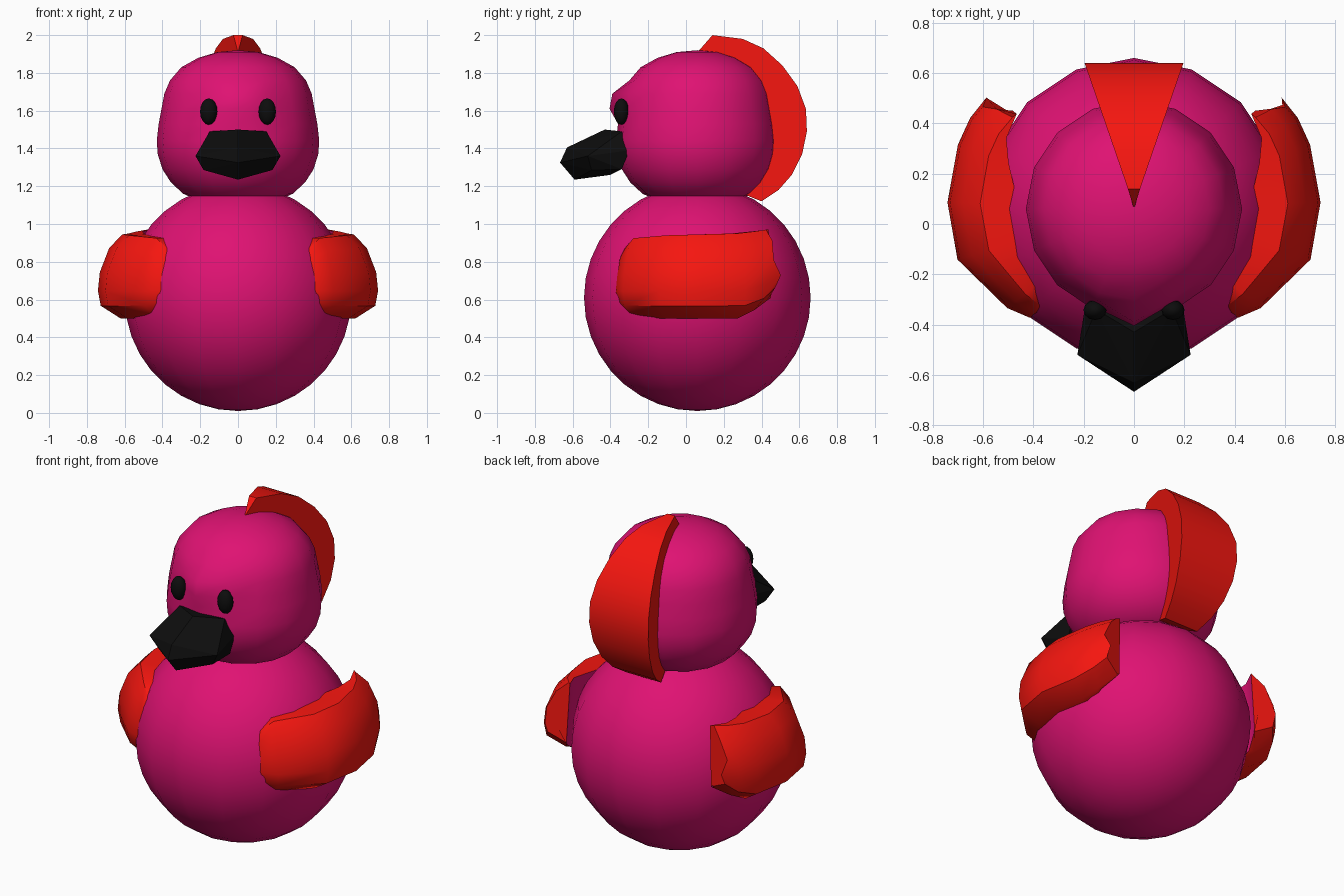
import bpy, bmesh
from math import sin, cos, pi, radians

if "Cube" in bpy.data.objects:
    bpy.data.objects.remove(bpy.data.objects["Cube"])

CY = 0.06  # common vertical axis of body and head


def material(name, rgb):
    m = bpy.data.materials.new(name)
    m.diffuse_color = (*rgb, 1)
    m.use_nodes = True
    m.node_tree.nodes["Principled BSDF"].inputs["Base Color"].default_value = m.diffuse_color
    return m


PINK = material("pink", (0.74, 0.006, 0.17))
RED = material("red", (0.92, 0.008, 0.005))
BLACK = material("black", (0.004, 0.004, 0.004))


def finish(bm, name, mats, smooth=35):
    bmesh.ops.recalc_face_normals(bm, faces=bm.faces)
    me = bpy.data.meshes.new(name)
    bm.to_mesh(me)
    bm.free()
    ob = bpy.data.objects.new(name, me)
    bpy.context.collection.objects.link(ob)
    for m in mats:
        me.materials.append(m)
    bpy.ops.object.select_all(action='DESELECT')
    ob.select_set(True)
    bpy.context.view_layer.objects.active = ob
    if smooth:
        bpy.ops.object.shade_smooth_by_angle(angle=radians(smooth))
    return ob


# Body: round ball
bm = bmesh.new()
bmesh.ops.create_uvsphere(bm, u_segments=16, v_segments=18, radius=0.6)
bmesh.ops.translate(bm, verts=bm.verts, vec=(0, CY, 0.61))
finish(bm, "body", [PINK], 50)

# Head: turned egg profile with a slight brow ridge at the front
profile = [(0.20, 1.12), (0.29, 1.16), (0.355, 1.22), (0.40, 1.29), (0.425, 1.37),
           (0.43, 1.44), (0.42, 1.53), (0.405, 1.61), (0.39, 1.69), (0.36, 1.76),
           (0.30, 1.83), (0.21, 1.88), (0.11, 1.91)]
bm = bmesh.new()
N = 16
rings = []
for r, z in profile:
    ring = []
    for i in range(N):
        a = 2 * pi * i / N - pi / 2
        rr = r + (0.06 if i == 0 and 1.55 < z < 1.7 else 0)
        ring.append(bm.verts.new((rr * cos(a), CY + rr * sin(a), z)))
    rings.append(ring)
for a, b in zip(rings, rings[1:]):
    for i in range(N):
        bm.faces.new((a[i], a[(i + 1) % N], b[(i + 1) % N], b[i]))
bm.faces.new(rings[0])
top = bm.verts.new((0, CY, 1.92))
for i in range(N):
    bm.faces.new((rings[-1][i], rings[-1][(i + 1) % N], top))
finish(bm, "head", [PINK], 50)

# Crest: wedge fanning back from the head axis
crest = [(0.07, 1.92), (0.14, 2.0), (0.30, 1.98), (0.41, 1.93), (0.51, 1.84), (0.59, 1.73),
         (0.635, 1.61), (0.64, 1.49), (0.615, 1.37), (0.56, 1.26), (0.49, 1.18),
         (0.40, 1.12), (0.30, 1.16)]
bm = bmesh.new()
hub = bm.verts.new((0, 0.07, 1.5))
sides = [[bm.verts.new((s * max(0.003, 0.345 * (y - 0.07)), y, z)) for y, z in crest]
         for s in (-1, 1)]
n = len(crest)
for i in range(n - 1):
    bm.faces.new((sides[0][i], sides[0][i + 1], sides[1][i + 1], sides[1][i]))
    for s in sides:
        bm.faces.new((s[i], s[i + 1], hub))
for k in (0, n - 1):
    bm.faces.new((sides[0][k], sides[1][k], hub))
finish(bm, "crest", [RED])

# Beak: faceted hull
half = [(0, -0.43, 1.5), (0.15, -0.34, 1.49), (0.19, -0.30, 1.39), (0.185, -0.34, 1.29),
        (0, -0.40, 1.26), (0, -0.63, 1.405), (0, -0.667, 1.325), (0, -0.59, 1.235),
        (0.225, -0.52, 1.36), (0.18, -0.50, 1.285)]
bm = bmesh.new()
for x, y, z in half:
    for s in ((-1, 1) if x else (1,)):
        bm.verts.new((s * x, y, z))
bmesh.ops.convex_hull(bm, input=bm.verts)
finish(bm, "beak", [BLACK], 0)

# Wing stations: angle, outer radius, inner radius, bottom, top
stations = [(-50, 0.56, 0.50, 0.58, 0.80), (-46, 0.60, 0.48, 0.54, 0.87),
            (-38, 0.64, 0.48, 0.505, 0.925), (-16, 0.73, 0.48, 0.50, 0.94),
            (2, 0.742, 0.48, 0.50, 0.945), (20, 0.745, 0.55, 0.50, 0.95),
            (29, 0.745, 0.60, 0.545, 0.96), (36, 0.735, 0.62, 0.61, 0.97)]
NOTCH = [3, 2, -1, 1, -2, 0, 1, 3]

for side, label in ((-1, "left"), (1, "right")):
    # Wing: shell lofted round the body with a notched rear edge
    bm = bmesh.new()
    loops = []
    for k, (deg, R, ri, lo, hi) in enumerate(stations):
        h = hi - lo
        t = min(1, (R - 0.5) / 0.2)
        sec = [(ri, lo), (R - 0.12 * t, lo), (R - 0.015, lo + 0.15 * h), (R, lo + 0.33 * h),
               (R - 0.01, lo + 0.55 * h), (R - 0.06 * t, lo + 0.84 * h),
               (R - 0.13 * t, hi), (ri - 0.02, hi)]
        loop = []
        for j, (r, z) in enumerate(sec):
            a = radians(deg + (NOTCH[j] if k == len(stations) - 1 else 0))
            loop.append(bm.verts.new((side * r * cos(a), CY + r * sin(a), z)))
        loops.append(loop)
    m = len(loops[0])
    for a, b in zip(loops, loops[1:]):
        for j in range(m):
            f = bm.faces.new((a[j], a[(j + 1) % m], b[(j + 1) % m], b[j]))
            f.material_index = 1 if j == m - 1 else 0  # pink inner face
    bm.faces.new(loops[0])
    bm.faces.new(loops[-1])
    finish(bm, label + "_wing", [RED, PINK], 40)

    # Eye: flattened ball set into the face
    bm = bmesh.new()
    bmesh.ops.create_uvsphere(bm, u_segments=12, v_segments=8, radius=1)
    bmesh.ops.scale(bm, verts=bm.verts, vec=(0.046, 0.04, 0.07))
    bmesh.ops.translate(bm, verts=bm.verts, vec=(side * 0.155, -0.342, 1.595))
    finish(bm, label + "_eye", [BLACK], 60)
